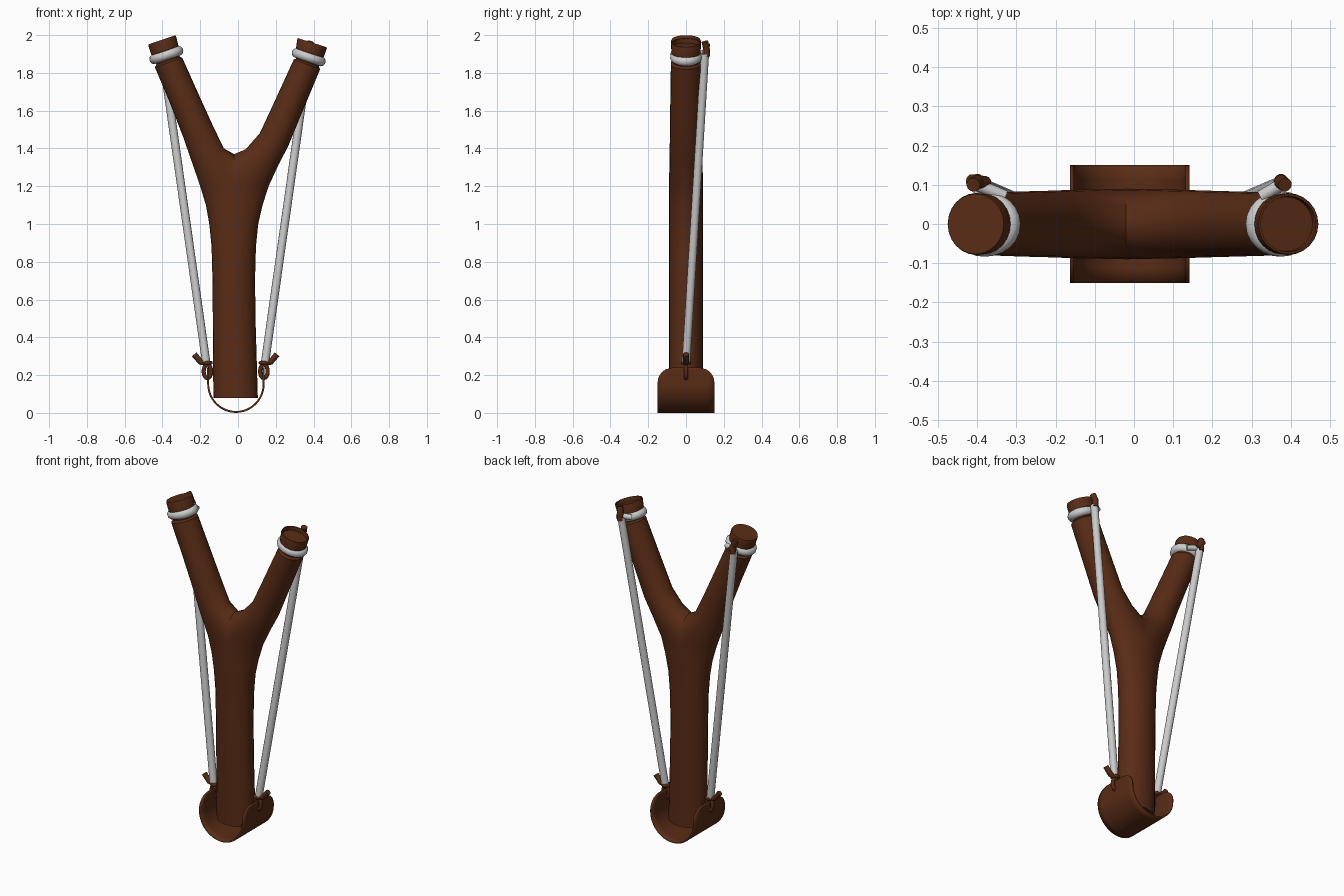
import bpy, bmesh
from math import sin, cos, pi, tau, sqrt
from mathutils import Vector

if "Cube" in bpy.data.objects:
    bpy.data.objects.remove(bpy.data.objects["Cube"])

N = 24


def material(name, rgb):
    m = bpy.data.materials.new(name)
    m.diffuse_color = (*rgb, 1)
    m.use_nodes = True
    m.node_tree.nodes["Principled BSDF"].inputs["Base Color"].default_value = m.diffuse_color
    return m


WOOD = material("dark_wood", (0.1, 0.025, 0.008))
RUBBER = material("pale_rubber", (0.7, 0.7, 0.7))


def finish(ob, mat, angle=40):
    ob.data.materials.clear()
    ob.data.materials.append(mat)
    bpy.ops.object.select_all(action='DESELECT')
    ob.select_set(True)
    bpy.context.view_layer.objects.active = ob
    bpy.ops.object.shade_smooth_by_angle(angle=angle * pi / 180)


def from_bmesh(name, bm, mat):
    bmesh.ops.recalc_face_normals(bm, faces=bm.faces)
    me = bpy.data.meshes.new(name)
    bm.to_mesh(me)
    bm.free()
    ob = bpy.data.objects.new(name, me)
    bpy.context.collection.objects.link(ob)
    finish(ob, mat)
    return ob


def tube(name, points, radius, mat, cyclic=False):
    cu = bpy.data.curves.new(name, 'CURVE')
    cu.dimensions = '3D'
    cu.bevel_depth = radius
    cu.bevel_resolution = 4
    cu.use_fill_caps = True
    sp = cu.splines.new('POLY')
    sp.points.add(len(points) - 1)
    for p, co in zip(sp.points, points):
        p.co = (*co, 1)
    sp.use_cyclic_u = cyclic
    ob = bpy.data.objects.new(name, cu)
    bpy.context.collection.objects.link(ob)
    bpy.ops.object.select_all(action='DESELECT')
    ob.select_set(True)
    bpy.context.view_layer.objects.active = ob
    bpy.ops.object.convert(target='MESH')
    finish(bpy.context.object, mat, 50)


def section(left, right, ry, scale=1.0):
    """Elliptical ring through two (x, z) silhouette points."""
    l, r = Vector((left[0], 0, left[1])), Vector((right[0], 0, right[1]))
    mid, half = (l + r) / 2, (r - l) / 2 * scale
    return [mid + half * cos(tau * k / N) + Vector((0, ry * scale * sin(tau * k / N), 0))
            for k in range(N)]


def bridge(bm, a, b):
    for k in range(N):
        j = (k + 1) % N
        quad = (a[k], a[j], b[j], b[k])
        bm.faces.new(quad)


def lerp(a, b, t):
    return (a[0] + (b[0] - a[0]) * t, a[1] + (b[1] - a[1]) * t)


# Silhouette points of the arms, each as (left point, right point)
ARMS = {
    "left": [((-.245, 1.33), (-.075, 1.40)), ((-.29, 1.46), (-.135, 1.525)),
             ((-.36, 1.64), (-.21, 1.69)), ((-.44, 1.83), (-.295, 1.88)),
             ((-.477, 1.95), (-.33, 2.0))],
    "right": [((.04, 1.395), (.215, 1.315)), ((.115, 1.48), (.265, 1.41)),
              ((.185, 1.63), (.335, 1.58)), ((.295, 1.87), (.435, 1.82)),
              ((.315, 1.985), (.472, 1.935))],
}

# Forked wooden frame: trunk rings, then a saddle that splits into two arms
bm = bmesh.new()
trunk = [(.08, -.13, .105), (.25, -.132, .1), (.45, -.133, .094), (.7, -.135, .09),
         (.88, -.14, .095), (1.0, -.152, .107), (1.1, -.17, .13), (1.2, -.2, .162)]
prev = None
for z, xl, xr in trunk:
    ring = [bm.verts.new(p) for p in section((xl, z), (xr, z), .09)]
    if prev:
        bridge(bm, prev, ring)
    else:
        bm.faces.new(ring)
    prev = ring
saddle = {k: bm.verts.new((-.02, .09 * sin(tau * k / N), 1.2 + .17 * cos(tau * k / N)))
          for k in [*range(19, 24), *range(6)]}
for side, st in ARMS.items():
    if side == "left":
        ring = [prev[k] if 6 <= k <= 18 else saddle[k] for k in range(N)]
    else:
        ring = [saddle[(12 - k) % N] if 7 <= k <= 17 else prev[k] for k in range(N)]
    (l0, r0), (l1, r1) = st[3], st[4]
    rings = [section(l, r, ry) for (l, r), ry in zip(st, (.087, .085, .083, .08))]
    # grooved neck and end cap
    for t, s in ((.08, .85), (.5, .85), (.52, .98), (.95, 1), (1, .97)):
        rings.append(section(lerp(l0, l1, t), lerp(r0, r1, t), .079, s))
    if side == "right":
        rings += [section(l1, r1, .079, .9), section(lerp(l0, l1, .8), lerp(r0, r1, .8), .079, .88)]
    for pts in rings:
        new = [bm.verts.new(p) for p in pts]
        bridge(bm, ring, new)
        ring = new
    bm.faces.new(ring)
from_bmesh("forked_frame", bm, WOOD)

# Rubber rings, bands and ties, one set for each arm
PARTS = {"left": (-1, -.40, -.168), "right": (1, .375, .143)}
for side, (s, xt, xb) in PARTS.items():
    (l0, r0), (l1, r1) = ARMS[side][3:]
    tie = section(lerp(l0, l1, .33), lerp(r0, r1, .33), .066, 1)
    centre = sum(tie, Vector()) / N
    loop = [centre + (p - centre) * (.88 if abs(p.y) < .07 else .9) for p in tie]
    tube(side + "_arm_ring", loop, .026, RUBBER, True)
    tube(side + "_band", [(xt, .1, 1.9), (xb, 0, .265)], .022, RUBBER)
    tube(side + "_ring_tail", [(centre.x - s * .05, .07, 1.9), (xt, .1, 1.91)], .016, RUBBER)

    # upper cord knot
    tube(side + "_upper_knot", [(xt + s * .01, .1, 1.965), (xt, .108, 1.93), (xt, .11, 1.885)], .018, WOOD)
    if side == "left":
        tube("left_knot_end", [(xt - .015, .11, 1.95), (xt + .022, .105, 1.9)], .017, WOOD)

    # lower cord loop through the pouch, wrap and loose end
    cx = xb - s * .006
    tube(side + "_pouch_loop", [(cx + .02 * cos(tau * k / 16), 0, .22 + .036 * sin(tau * k / 16))
                                for k in range(16)], .011, WOOD, True)
    tube(side + "_lower_wrap", [(cx + .018 * cos(tau * k / 12), .018 * sin(tau * k / 12), .265)
                                for k in range(12)], .01, WOOD, True)
    tube(side + "_loose_end", [(xb, 0, .265), (xb + s * .03, 0, .27), (xb + s * .064, 0, .31)], .016, WOOD)

# Pouch: thin sheet bent into a U with rounded corners
bm = bmesh.new()
R, CX = .147, -.011
path = [(CX - R, .24 - i * .01) for i in range(9)]
path += [(CX - R * cos(pi * i / 24), .153 - .148 * sin(pi * i / 24)) for i in range(25)]
path += [(CX + R, .16 + i * .01) for i in range(9)]
rows = []
for x, z in path:
    d = max(0, z - .16)
    w = .07 + sqrt(max(0, .08 ** 2 - d * d))
    rows.append([bm.verts.new((x, w * (j / 4 - 1), z)) for j in range(9)])
for a, b in zip(rows, rows[1:]):
    for j in range(8):
        bm.faces.new((a[j], a[j + 1], b[j + 1], b[j]))
pouch = from_bmesh("pouch", bm, WOOD)
mod = pouch.modifiers.new("thickness", 'SOLIDIFY')
mod.thickness = .01
mod.offset = 0
